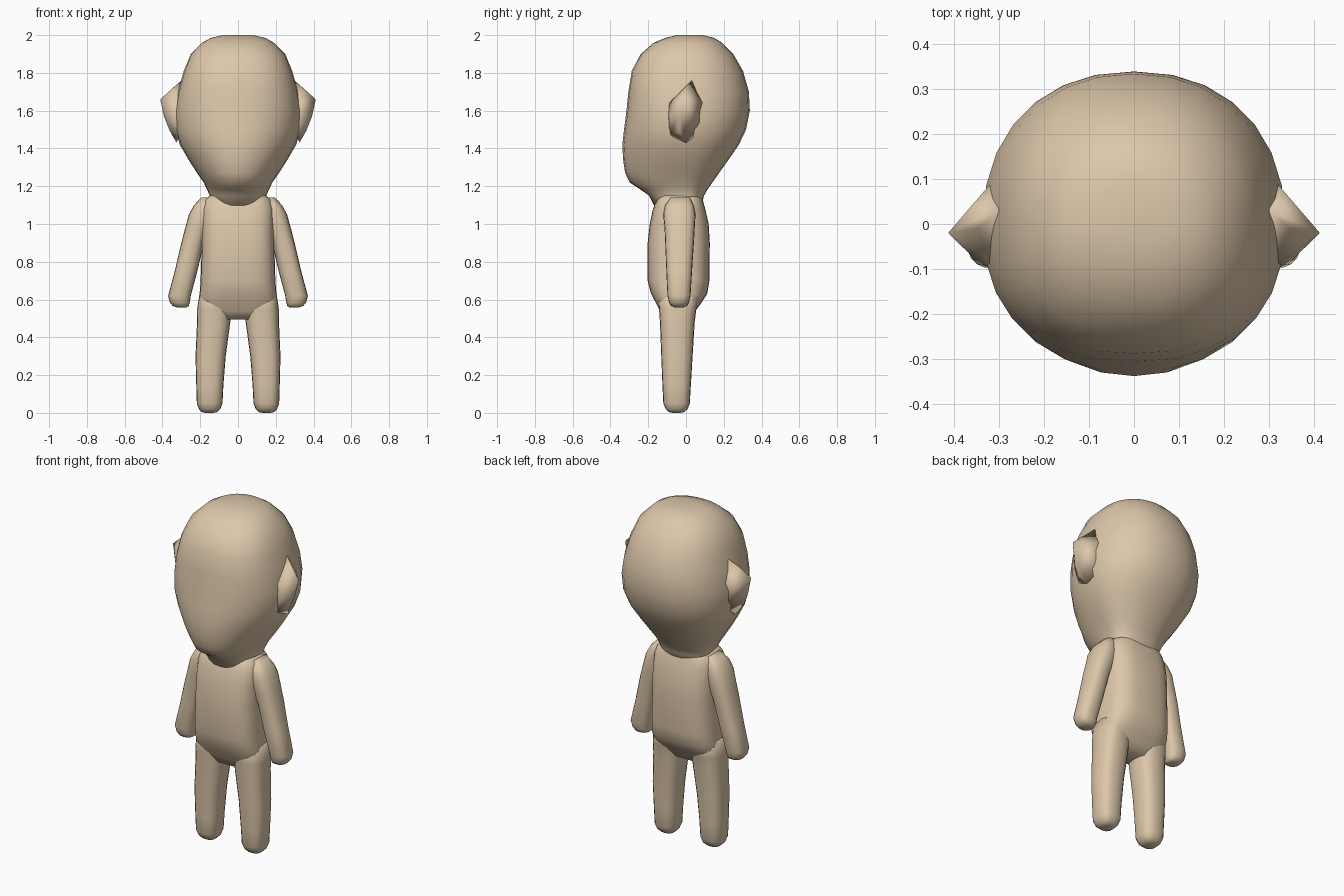
import bpy, bmesh, math

skin = bpy.data.materials.new("skin")
skin.diffuse_color = (0.72, 0.57, 0.40, 1)


def finish(name, bm):
    bmesh.ops.recalc_face_normals(bm, faces=bm.faces)
    me = bpy.data.meshes.new(name)
    bm.to_mesh(me)
    bm.free()
    me.materials.append(skin)
    for p in me.polygons:
        p.use_smooth = True
    ob = bpy.data.objects.new(name, me)
    bpy.context.collection.objects.link(ob)
    return ob


def power(v, n):
    return math.copysign(abs(v) ** (2 / n), v)


def loft(name, rings, cy=None, sides=28, side=1):
    """Rings: z, x centre, half width, front y, back y, front and back squareness."""
    bm = bmesh.new()
    loops = []
    for z, cx, hw, yf, yb, nf, nb in rings:
        mid = (yf + yb) / 2 if cy is None else cy
        loop = []
        for i in range(sides):
            a = 2 * math.pi * i / sides
            c, s = math.cos(a), math.sin(a)
            n, reach = (nb, yb - mid) if s >= 0 else (nf, mid - yf)
            loop.append(bm.verts.new((side * (cx + hw * power(c, n)),
                                      mid + reach * power(s, n), z)))
        loops.append(loop)
    for a, b in zip(loops, loops[1:]):
        for i in range(sides):
            j = (i + 1) % sides
            bm.faces.new((a[i], a[j], b[j], b[i]))
    bm.faces.new(loops[0])
    bm.faces.new(loops[-1])
    return finish(name, bm)


# Head with face, chin and neck
head = [(2.0, .08, -.05, .09, 2.2, 2.2), (1.985, .145, -.11, .15, 2.2, 2.2),
        (1.96, .19, -.17, .19, 2.3, 2.2), (1.90, .25, -.24, .25, 2.4, 2.2),
        (1.81, .287, -.287, .302, 2.5, 2.2), (1.70, .318, -.305, .333, 2.4, 2.2),
        (1.60, .335, -.315, .338, 2.3, 2.2), (1.50, .333, -.328, .318, 2.2, 2.2),
        (1.42, .308, -.337, .28, 2.1, 2.2), (1.34, .262, -.333, .225, 2.1, 2.2),
        (1.27, .217, -.322, .175, 2.1, 2.2), (1.22, .182, -.298, .14, 2.2, 2.2),
        (1.185, .165, -.245, .115, 2.2, 2.2), (1.15, .15, -.195, .095, 2.3, 2.3),
        (1.08, .15, -.16, .08, 2.3, 2.3)]
loft("head", [(z, 0, w, f, b, p, q) for z, w, f, b, p, q in head], cy=0)

# Torso from shoulders to crotch
torso = [(1.155, .14, -.14, .08), (1.13, .175, -.155, .088), (1.08, .19, -.175, .102),
         (1.0, .192, -.192, .12), (.90, .192, -.203, .126), (.70, .198, -.203, .124),
         (.63, .203, -.185, .112), (.58, .205, -.158, .08), (.54, .19, -.138, .05),
         (.495, .15, -.11, .02)]
loft("torso", [(z, 0, w, f, b, 3.2, 3.0) for z, w, f, b in torso])

# Arms and legs
arm = [(1.14, .165, .03, -.08, .02), (1.10, .178, .055, -.11, .04),
       (1.05, .193, .067, -.12, .05), (.97, .217, .065, -.113, .046),
       (.90, .24, .06, -.11, .042), (.75, .275, .06, -.104, .032),
       (.62, .31, .06, -.098, .024), (.585, .308, .053, -.09, .016),
       (.566, .303, .042, -.08, .006), (.558, .298, .025, -.06, -.015)]
leg = [(.66, .115, .085, -.15, .08), (.55, .126, .09, -.143, .055),
       (.48, .129, .088, -.138, .046), (.30, .145, .08, -.131, .035),
       (.15, .149, .072, -.125, .026), (.05, .15, .068, -.12, .02),
       (.02, .15, .056, -.108, .008), (.004, .15, .04, -.09, -.01), (0, .15, .02, -.07, -.03)]

# Ears: pointed wedges blending into the head
ear = [(.412, -.02, 1.66), (.392, -.025, 1.57), (.36, -.035, 1.49), (.325, 0, 1.43),
       (.375, -.05, 1.56), (.34, -.09, 1.55), (.31, -.095, 1.64), (.31, -.09, 1.47),
       (.345, -.01, 1.71), (.30, .03, 1.76), (.30, .11, 1.64), (.30, .1, 1.5), (.27, 0, 1.6)]

for side, label in ((1, "left"), (-1, "right")):
    loft(label + "_arm", [r + (2.5, 2.5) for r in arm], sides=20, side=side)
    loft(label + "_leg", [r + (2.6, 2.6) for r in leg], sides=20, side=side)
    bm = bmesh.new()
    for x, y, z in ear:
        bm.verts.new((side * x, y, z))
    bmesh.ops.convex_hull(bm, input=bm.verts)
    bmesh.ops.delete(bm, geom=[v for v in bm.verts if not v.link_faces], context='VERTS')
    finish(label + "_ear", bm)
